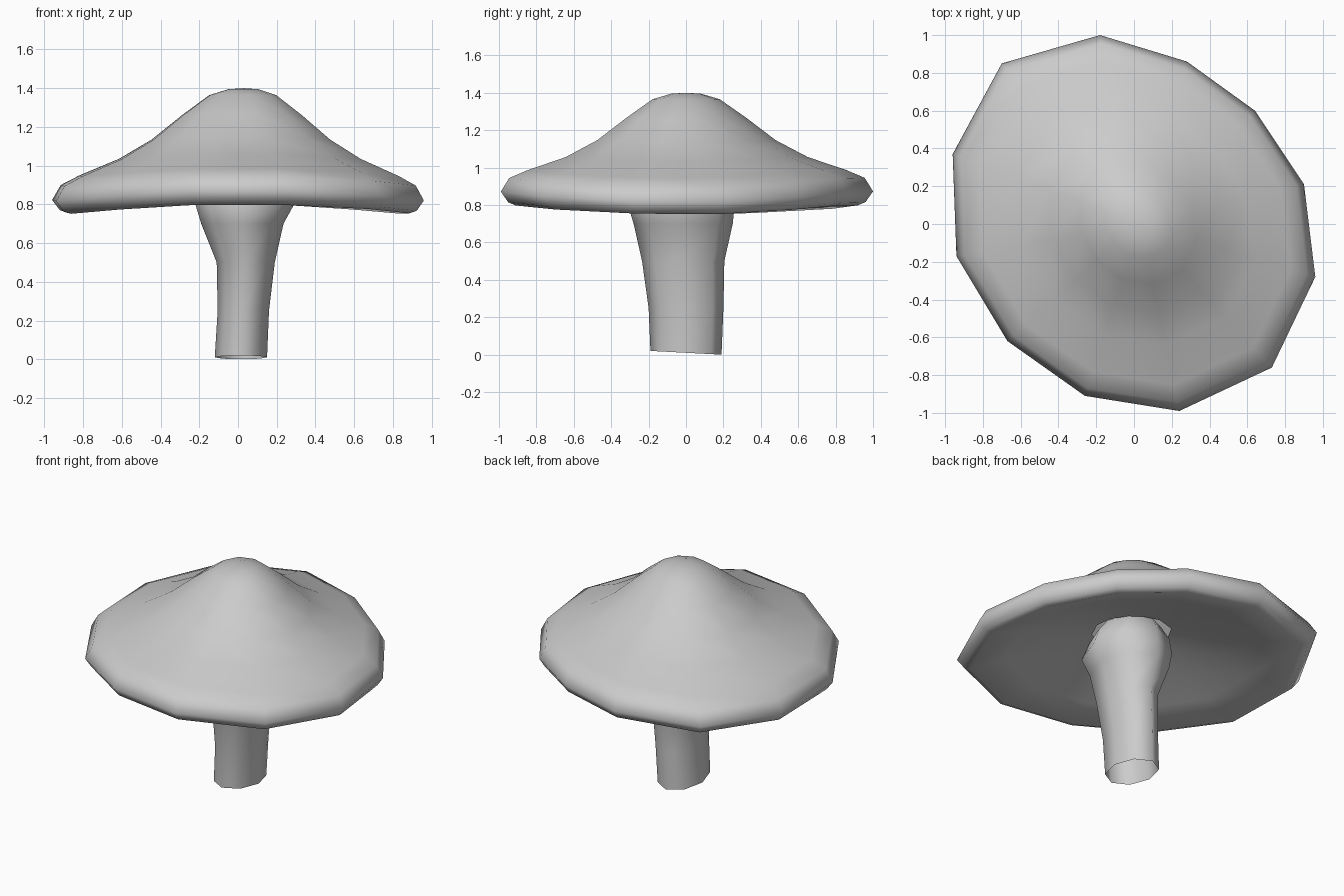
import bpy, bmesh, math

if "Cube" in bpy.data.objects:
    bpy.data.objects.remove(bpy.data.objects["Cube"])


def loft(name, rings, tip=None):
    """Skin a list of equal-length rings, optionally closing the first on a tip point."""
    bm = bmesh.new()
    loops = [[bm.verts.new(p) for p in ring] for ring in rings]
    n = len(loops[0])
    for a, b in zip(loops, loops[1:]):
        for i in range(n):
            j = (i + 1) % n
            bm.faces.new((a[i], b[i], b[j], a[j]))
    if tip:
        t = bm.verts.new(tip)
        for i in range(n):
            bm.faces.new((t, loops[0][i], loops[0][(i + 1) % n]))
    bmesh.ops.recalc_face_normals(bm, faces=bm.faces)
    for f in bm.faces:
        f.smooth = True
    mesh = bpy.data.meshes.new(name)
    bm.to_mesh(mesh)
    bm.free()
    obj = bpy.data.objects.new(name, mesh)
    bpy.context.collection.objects.link(obj)
    return obj


# Cap: irregular twelve-sided rim outline, counter-clockwise
rim = [(0.96, -0.28), (0.90, 0.21), (0.64, 0.60), (0.28, 0.86),
       (-0.18, 1.00), (-0.70, 0.85), (-0.96, 0.37), (-0.94, -0.17),
       (-0.67, -0.62), (-0.26, -0.91), (0.24, -0.99), (0.73, -0.76)]

# Cap profile (scale of rim, height): crown, rolled lip, hollow underside
profile = [(0.08, 1.395), (0.18, 1.365), (0.32, 1.265), (0.48, 1.14),
           (0.65, 1.045), (0.86, 0.965), (0.955, 0.92), (1.0, 0.845),
           (0.96, 0.79), (0.92, 0.775), (0.72, 0.83), (0.5, 0.90), (0.22, 0.96)]


def cap_ring(s, z):
    pts = []
    for x, y in rim:
        wave = -0.03 * s * s * math.cos(2 * math.atan2(y, x))
        pts.append((x * s + 0.03 * (1 - s), y * s, z + wave))
    return pts


loft("mushroom_cap", [cap_ring(s, z) for s, z in profile], tip=(0.03, 0, 1.40))

# Stem: open-ended oval tube (x min, x max, y min, y max, height)
sections = [(-0.12, 0.15, -0.19, 0.19, 0.01), (-0.105, 0.16, -0.20, 0.20, 0.25),
            (-0.11, 0.19, -0.235, 0.205, 0.50), (-0.19, 0.235, -0.28, 0.25, 0.70),
            (-0.22, 0.29, -0.31, 0.26, 0.80), (-0.20, 0.26, -0.26, 0.24, 0.90),
            (-0.15, 0.20, -0.20, 0.19, 0.98)]


def stem_ring(x0, x1, y0, y1, z):
    pts = []
    for i in range(8):
        a = math.tau * i / 8
        tilt = -0.01 * math.sin(a) if z < 0.1 else 0
        pts.append(((x0 + x1) / 2 + (x1 - x0) / 2 * math.cos(a),
                    (y0 + y1) / 2 + (y1 - y0) / 2 * math.sin(a), z + tilt))
    return pts


loft("mushroom_stem", [stem_ring(*s) for s in sections])
